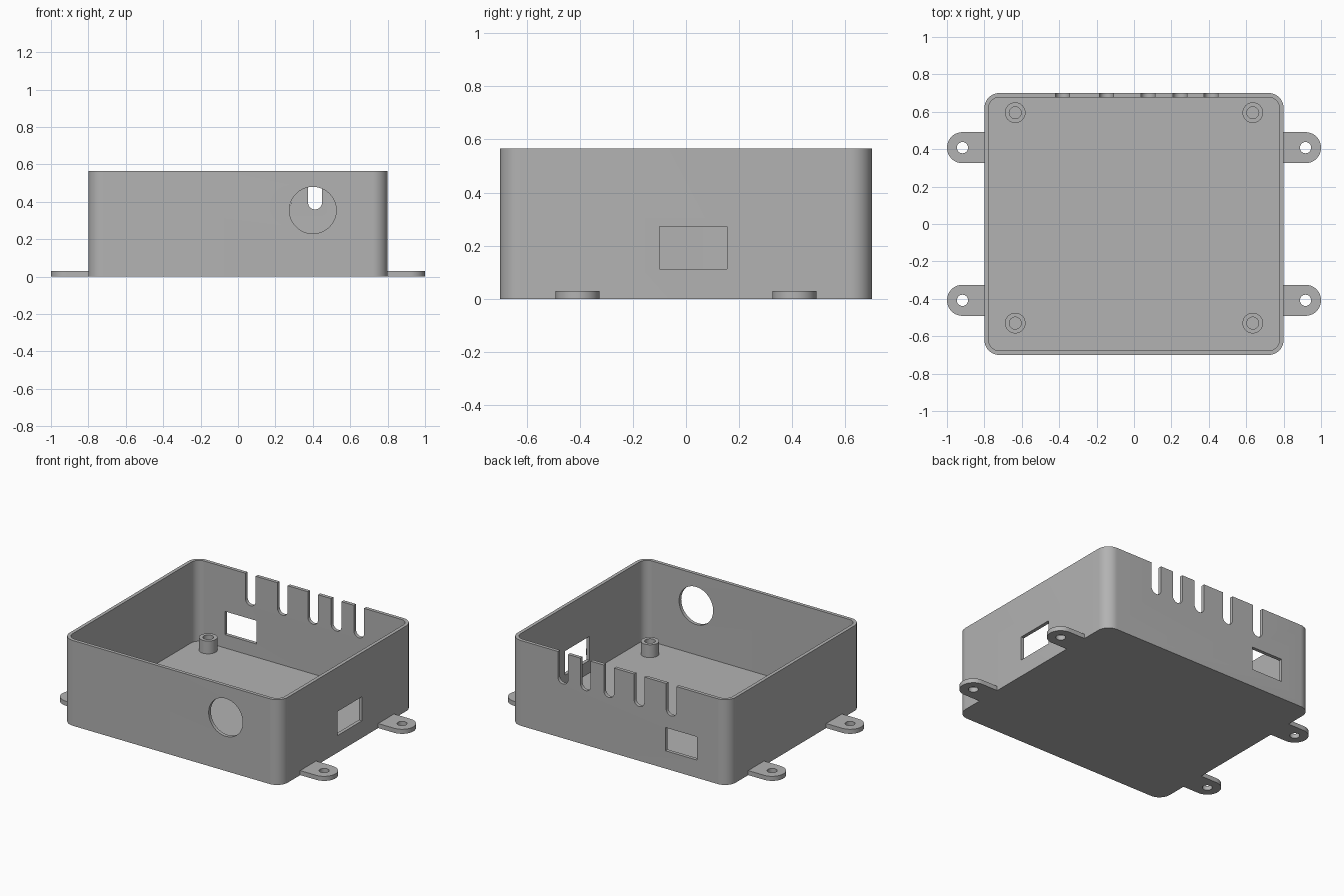
import bpy, bmesh, math
from mathutils import Vector

if "Cube" in bpy.data.objects:
    bpy.data.objects.remove(bpy.data.objects["Cube"], do_unlink=True)

grey = bpy.data.materials.new("plain grey")
grey.use_nodes = True
colour = (0.45, 0.45, 0.45, 1)
grey.diffuse_color = colour
grey.node_tree.nodes["Principled BSDF"].inputs["Base Color"].default_value = colour

W, D, H = 0.8, 0.7, 0.565      # half width, half depth, height
WALL, FLOOR = 0.023, 0.03


def arc(cx, cy, r, start, end, n):
    """Points along an arc, angles in degrees."""
    angles = [math.radians(start + (end - start) * i / n) for i in range(n + 1)]
    return [(cx + r * math.cos(a), cy + r * math.sin(a)) for a in angles]


def circle(cx, cy, r, n=48):
    return arc(cx, cy, r, 0, 360, n)[:-1]


def rect(u0, u1, v0, v1):
    return [(u0, v0), (u1, v0), (u1, v1), (u0, v1)]


def rounded_rect(hx, hy, r):
    corners = [(1, 1), (-1, 1), (-1, -1), (1, -1)]
    pts = []
    for i, (sx, sy) in enumerate(corners):
        pts += arc(sx * (hx - r), sy * (hy - r), r, 90 * i, 90 * i + 90, 12)
    return pts


def prism(name, outline, w0, w1, axis="z"):
    """Extrude a flat outline from w0 to w1 along an axis."""
    place = {"x": lambda u, v, w: (w, u, v),
             "y": lambda u, v, w: (u, w, v),
             "z": lambda u, v, w: (u, v, w)}[axis]
    bm = bmesh.new()
    face = bm.faces.new([bm.verts.new(place(u, v, w0)) for u, v in outline])
    out = bmesh.ops.extrude_face_region(bm, geom=[face])
    shift = Vector(place(0, 0, w1 - w0))
    bmesh.ops.translate(bm, vec=shift,
                        verts=[g for g in out["geom"] if isinstance(g, bmesh.types.BMVert)])
    bmesh.ops.recalc_face_normals(bm, faces=bm.faces)
    mesh = bpy.data.meshes.new(name)
    bm.to_mesh(mesh)
    bm.free()
    mesh.materials.append(grey)
    obj = bpy.data.objects.new(name, mesh)
    bpy.context.collection.objects.link(obj)
    return obj


def activate(obj):
    bpy.ops.object.select_all(action="DESELECT")
    obj.select_set(True)
    bpy.context.view_layer.objects.active = obj


def cut(obj, cutters):
    """Subtract each cutter, then remove it."""
    activate(obj)
    for cutter in cutters:
        cutter.hide_render = True
        mod = obj.modifiers.new("cut", "BOOLEAN")
        mod.operation, mod.solver, mod.object = "DIFFERENCE", "EXACT", cutter
        bpy.ops.object.modifier_apply(modifier=mod.name)
        bpy.data.objects.remove(cutter, do_unlink=True)


def smooth(obj):
    activate(obj)
    bpy.ops.object.shade_smooth_by_angle(angle=math.radians(30))


# Open box with rounded upright corners
case = prism("case", rounded_rect(W, D, 0.08), 0, H)
cutters = [prism("cavity", rounded_rect(W - WALL, D - WALL, 0.057), FLOOR, H + 0.1)]

# Round port in the front, windows in the side and the back
cutters.append(prism("front_port", circle(0.4, 0.355, 0.125, 64), -D - 0.1, -D + 0.1, "y"))
cutters.append(prism("side_window", rect(-0.1, 0.155, 0.113, 0.272), W - 0.1, W + 0.1, "x"))
cutters.append(prism("back_window", rect(-0.57, -0.34, 0.118, 0.272), D - 0.1, D + 0.1, "y"))

# Round-bottomed cable slots along the back rim
R = 0.0375
for x in (-0.382, -0.147, 0.075, 0.246, 0.412):
    outline = arc(x, 0.397, R, 180, 360, 16) + [(x + R, H + 0.1), (x - R, H + 0.1)]
    cutters.append(prism("cable_slot", outline, D - 0.1, D + 0.1, "y"))
cut(case, cutters)
smooth(case)

for sx, side in ((1, "left"), (-1, "right")):
    for sy, end in ((1, "back"), (-1, "front")):
        # Mounting tab with a screw hole
        cx, cy, r = sx * 0.917, sy * 0.408, 0.083
        turn = 0 if sx > 0 else 180
        outline = arc(cx, cy, r, turn - 90, turn + 90, 24)
        outline += [(sx * W, cy + sx * r), (sx * W, cy - sx * r)]
        tab = prism(f"mounting_tab_{end}_{side}", outline, 0, FLOOR)
        cut(tab, [prism("tab_hole", circle(cx, cy, 0.03, 32), -0.1, 0.1)])
        smooth(tab)

        # Hollow screw post on the floor
        px, py = sx * 0.635, 0.595 if sy > 0 else -0.53
        post = prism(f"screw_post_{end}_{side}", circle(px, py, 0.055), FLOOR, 0.115)
        cut(post, [prism("post_hole", circle(px, py, 0.032, 32), FLOOR + 0.003, 0.2)])
        smooth(post)
